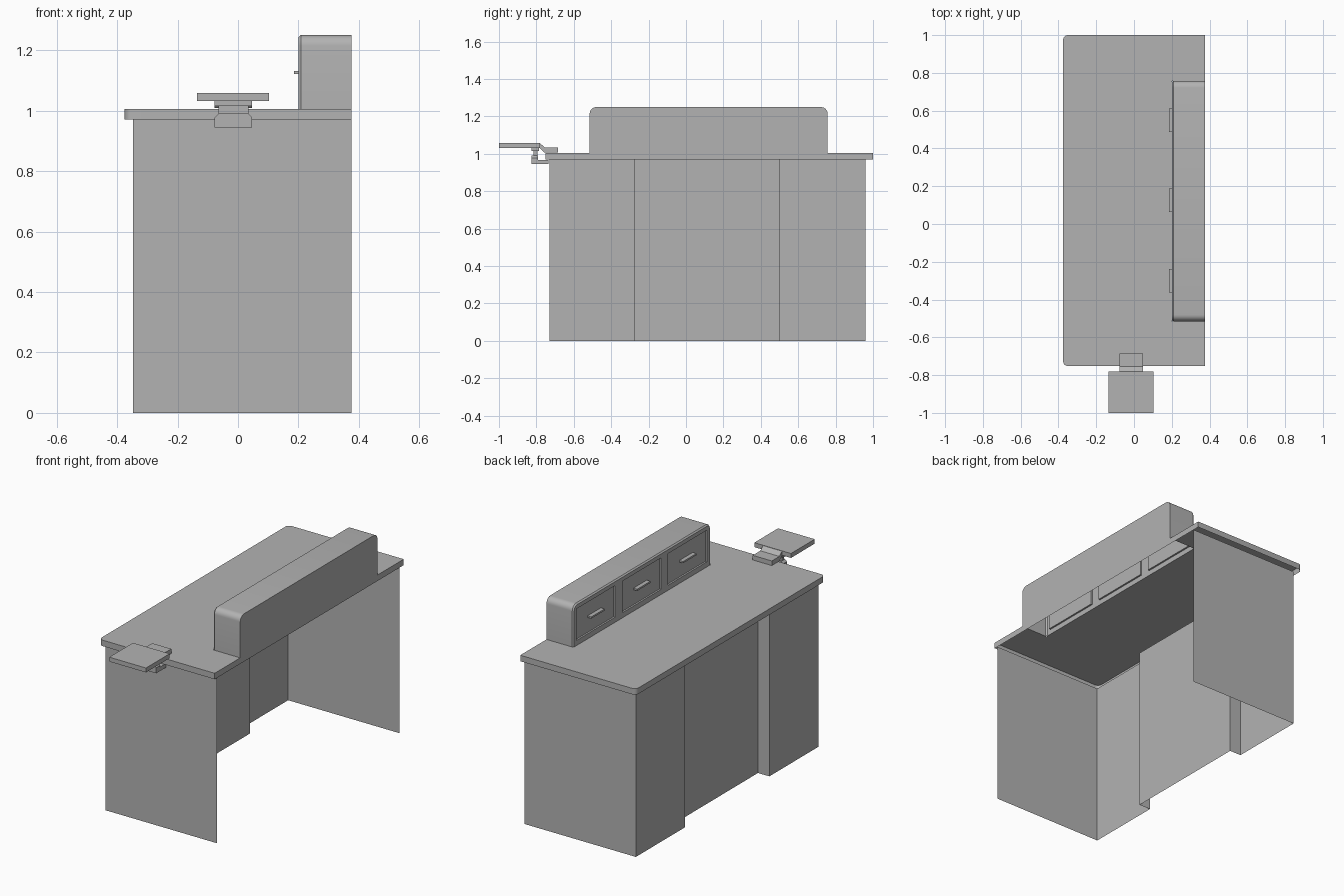
import bpy, bmesh, math

if "Cube" in bpy.data.objects:
    bpy.data.objects.remove(bpy.data.objects["Cube"])

# One mid grey for every part
grey = bpy.data.materials.new("mid_grey")
grey.diffuse_color = (0.45, 0.45, 0.45, 1)
grey.use_nodes = True
grey.node_tree.nodes["Principled BSDF"].inputs["Base Color"].default_value = grey.diffuse_color

def mesh_obj(name, verts, faces):
    me = bpy.data.meshes.new(name)
    me.from_pydata(verts, [], faces)
    me.update()
    me.materials.append(grey)
    ob = bpy.data.objects.new(name, me)
    bpy.context.collection.objects.link(ob)
    return ob

def box(name, x0, x1, y0, y1, z0, z1):
    v = [(x, y, z) for x in (x0, x1) for y in (y0, y1) for z in (z0, z1)]
    f = [(0, 1, 3, 2), (4, 6, 7, 5), (0, 4, 5, 1), (2, 3, 7, 6), (0, 2, 6, 4), (1, 5, 7, 3)]
    return mesh_obj(name, v, f)

def loft(name, rings):
    """Closed solid through rings of equal point count."""
    n = len(rings[0])
    v = [p for r in rings for p in r]
    f = [(k*n+i, k*n+(i+1) % n, (k+1)*n+(i+1) % n, (k+1)*n+i)
         for k in range(len(rings)-1) for i in range(n)]
    f += [tuple(range(n))[::-1], tuple(range((len(rings)-1)*n, len(rings)*n))]
    return mesh_obj(name, v, f)

def arc(cx, cy, r, a0, a1, n=6):
    return [(cx + r*math.cos(math.radians(a0+(a1-a0)*i/n)),
             cy + r*math.sin(math.radians(a0+(a1-a0)*i/n))) for i in range(n+1)]

def smooth(ob):
    bpy.ops.object.select_all(action='DESELECT')
    ob.select_set(True)
    bpy.context.view_layer.objects.active = ob
    bpy.ops.object.shade_smooth_by_angle(angle=math.radians(30))

TOP, UNDER = 1.005, 0.97
XF, XB = 0.20, 0.375          # drawer unit front and back
Y0, Y1 = -0.515, 0.757        # drawer unit ends

# Countertop: top sheet and rim, open below and under the drawer unit
r = 0.025
outline = ([(XB, -0.752), (XB, Y0), (XB, Y1), (XB, 1.0)]
           + arc(-XB+r, 1.0-r, r, 90, 180) + arc(-XB+r, -0.752+r, r, 180, 270))
n = len(outline)
verts = [(x, y, UNDER) for x, y in outline] + [(x, y, TOP) for x, y in outline]
verts += [(XF, Y0, TOP), (XF, Y1, TOP)]
faces = [(i, (i+1) % n, n+(i+1) % n, n+i) for i in range(n)]
faces.append((n, n+1, 2*n, 2*n+1) + tuple(range(n+2, 2*n)))
smooth(mesh_obj("countertop", verts, faces))

# Body: one folded sheet of thin panels, open at the +x side
path = [(XB, 0.96), (-0.347, 0.96), (-0.347, 0.503), (-0.273, 0.503),
        (-0.273, -0.277), (-0.347, -0.277), (-0.347, -0.73), (XB, -0.73)]
m = len(path)
mesh_obj("body_panels", [(x, y, z) for z in (0, UNDER) for x, y in path],
         [(i, i+1, m+i+1, m+i) for i in range(m-1)])

# Drawer unit: rounded top corners, chamfered front
def unit_ring(x, inset):
    a, b, t, q = Y0+inset, Y1-inset, 1.25-inset, 0.035-inset
    pts = [(a, TOP), (b, TOP)] + arc(b-q, t-q, q, 0, 90) + arc(a+q, t-q, q, 90, 180)
    return [(x, y, z) for y, z in pts]

unit = loft("drawer_unit", [unit_ring(XF, 0.007), unit_ring(XF+0.008, 0), unit_ring(XB, 0)])

# Drawer recesses and straight pull handles
cutters = []
for i, yc in enumerate((-0.30, 0.125, 0.55)):
    cut = box(f"recess_cutter_{i}", XF-0.05, XF+0.010, yc-0.18, yc+0.18, 1.035, 1.22)
    cut.hide_render = True
    cutters.append(cut)
    mod = unit.modifiers.new("recess", 'BOOLEAN')
    mod.operation, mod.solver, mod.object = 'DIFFERENCE', 'EXACT', cut
    box(f"handle_{i}", 0.186, XF+0.010, yc-0.062, yc+0.062, 1.122, 1.132)

# Apply the recesses, then open the bottom of the unit
dg = bpy.context.evaluated_depsgraph_get()
me = bpy.data.meshes.new_from_object(unit.evaluated_get(dg))
unit.modifiers.clear()
unit.data = me
for cut in cutters:
    bpy.data.objects.remove(cut)
me.materials.clear()
me.materials.append(grey)
bm = bmesh.new()
bm.from_mesh(me)
for f in bm.faces:
    f.material_index = 0
bottom = [f for f in bm.faces if all(abs(v.co.z-TOP) < 1e-4 for v in f.verts)]
bmesh.ops.delete(bm, geom=bottom, context='FACES')
bm.to_mesh(me)
bm.free()
smooth(unit)

# Clamp-on tray at the front end
def strap(name, pts, x0, x1):
    return loft(name, [[(x, y, z) for y, z in pts] for x in (x0, x1)])

box("tray_plate", -0.135, 0.103, -1.0, -0.78, 1.032, 1.058)
strap("clamp_upper_jaw", [(-0.80, 1.032), (-0.782, 1.032), (-0.758, 1.008), (-0.685, 1.008),
                          (-0.685, 1.035), (-0.755, 1.035), (-0.78, 1.056), (-0.80, 1.056)],
      -0.077, 0.047)
strap("clamp_collar", [(-0.825, 1.015), (-0.785, 1.015), (-0.785, 1.033), (-0.825, 1.033)],
      -0.077, 0.047)
box("clamp_neck", -0.065, 0.035, -0.815, -0.795, 0.98, 1.02)
# Lower jaw: upright lip with clipped corners on a flat foot
lip = [(-0.077, 0.945), (0.047, 0.945), (0.047, 0.978), (0.035, 0.99), (-0.065, 0.99), (-0.077, 0.978)]
loft("clamp_lower_lip", [[(x, y, z) for x, z in lip] for y in (-0.825, -0.79)])
box("clamp_lower_jaw", -0.077, 0.047, -0.79, -0.735, 0.945, 0.968)
